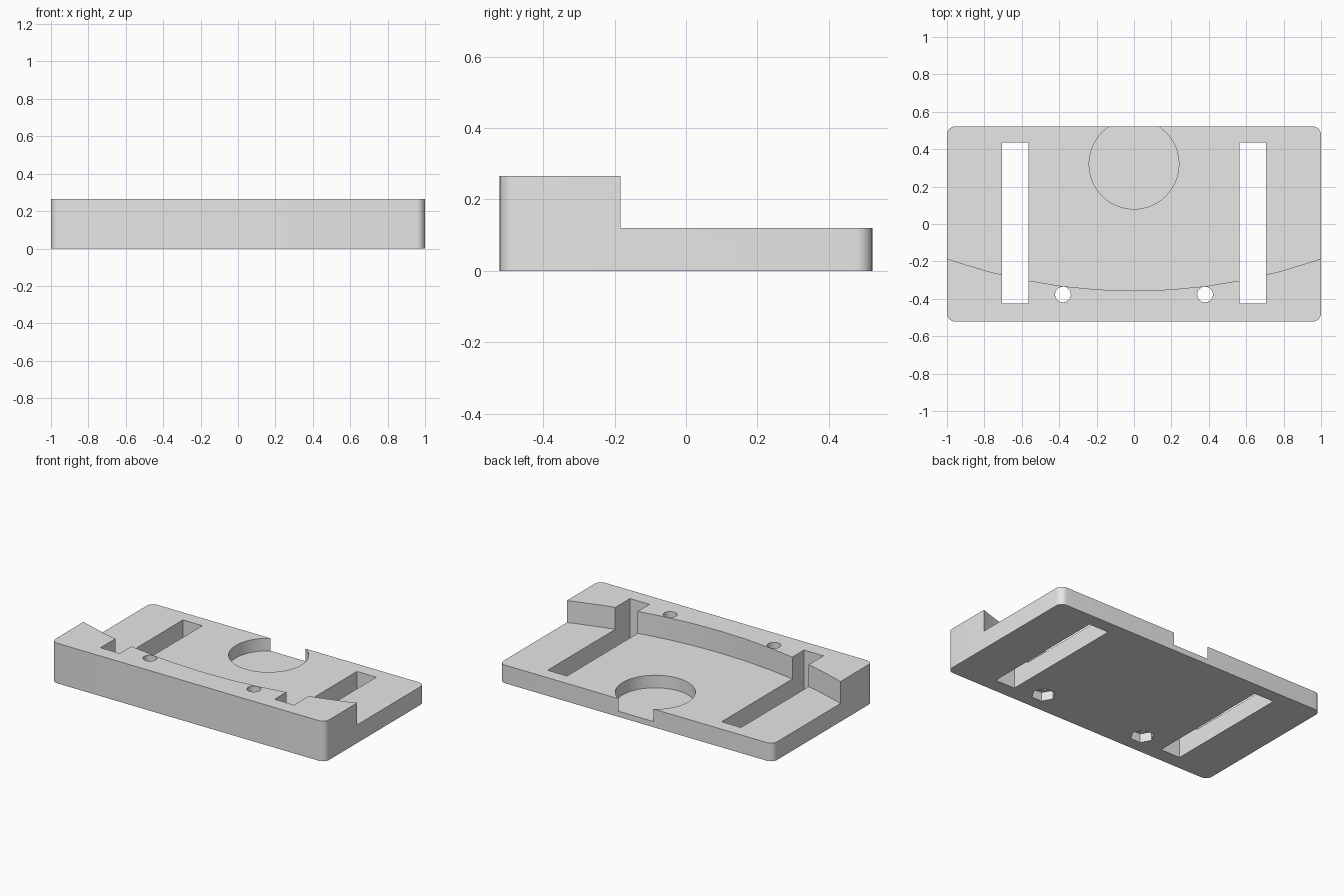
import bpy, bmesh, math
from mathutils import Matrix

if "Cube" in bpy.data.objects:
    bpy.data.objects.remove(bpy.data.objects["Cube"], do_unlink=True)

HALF_Y, DECK, TOP = 0.522, 0.12, 0.265
ARC_R = 2.993


def new_object(name, bm):
    mesh = bpy.data.meshes.new(name)
    bmesh.ops.recalc_face_normals(bm, faces=bm.faces)
    bm.to_mesh(mesh)
    bm.free()
    obj = bpy.data.objects.new(name, mesh)
    bpy.context.scene.collection.objects.link(obj)
    return obj


def box(bm, x0, x1, y0, y1, z0, z1):
    centre = Matrix.Translation(((x0 + x1) / 2, (y0 + y1) / 2, (z0 + z1) / 2))
    size = Matrix.Diagonal((x1 - x0, y1 - y0, z1 - z0, 1))
    bmesh.ops.create_cube(bm, size=1, matrix=centre @ size)


def prism(bm, x, y, radius, z0, z1, sides, turn=0):
    place = Matrix.Translation((x, y, (z0 + z1) / 2)) @ Matrix.Rotation(turn, 4, "Z")
    bmesh.ops.create_cone(bm, cap_ends=True, segments=sides, radius1=radius,
                          radius2=radius, depth=z1 - z0, matrix=place)


# Block with rounded vertical corners
bm = bmesh.new()
box(bm, -1, 1, -HALF_Y, HALF_Y, 0, TOP)
uprights = [e for e in bm.edges if abs(e.verts[0].co.z - e.verts[1].co.z) > 0.1]
bmesh.ops.bevel(bm, geom=uprights, offset=0.045, segments=8, profile=0.5,
                affect="EDGES")
body = new_object("base_block", bm)

cutters = []


def cutter(name, build, *args):
    bm = bmesh.new()
    build(bm, *args)
    cutters.append(new_object(name, bm))


# Lowered deck behind the curved front ridge, and the round pocket
cutter("deck_cutter", prism, 0, ARC_R - 0.357, ARC_R, DECK, 0.5, 96)
cutter("pocket_cutter", prism, 0, 0.32, 0.24, 0.037, 0.3, 64)

# Long slots, bolt holes and hexagonal nut recesses on both sides
for side in (-1, 1):
    xs = sorted((side * 0.565, side * 0.707))
    cutter("slot_cutter", box, *xs, -0.425, 0.435, -0.1, 0.5)
    cutter("bolt_cutter", prism, side * 0.38, -0.377, 0.042, -0.1, 0.5, 32)
    # Turn so that two corners of the recess lie along x
    cutter("nut_cutter", prism, side * 0.38, -0.377, 0.072, -0.1, 0.058, 6,
           math.pi / 2)

for c in cutters:
    c.hide_render = True
    # Make the corners of the hexagons lie along x whatever the primitive's start
    if c.name.startswith("nut"):
        cx = sum(v.co.x for v in c.data.vertices) / len(c.data.vertices)
        reach = max(abs(v.co.x - cx) for v in c.data.vertices)
        if reach < 0.07:
            spin = (Matrix.Translation((cx, -0.377, 0))
                    @ Matrix.Rotation(math.pi / 2, 4, "Z")
                    @ Matrix.Translation((-cx, 0.377, 0)))
            c.data.transform(spin)
    mod = body.modifiers.new(c.name, "BOOLEAN")
    mod.operation, mod.solver, mod.object = "DIFFERENCE", "EXACT", c

# Bake the cuts and drop the cutters
graph = bpy.context.evaluated_depsgraph_get()
graph.update()
baked = bpy.data.meshes.new_from_object(body.evaluated_get(graph))
body.modifiers.clear()
body.data = baked
for c in cutters:
    bpy.data.objects.remove(c, do_unlink=True)

# Plain grey finish
grey = bpy.data.materials.new("light_grey")
grey.use_nodes = True
colour = (0.8, 0.8, 0.8, 1)
grey.diffuse_color = colour
for node in grey.node_tree.nodes:
    if node.type == "BSDF_PRINCIPLED":
        node.inputs["Base Color"].default_value = colour
body.data.materials.clear()
body.data.materials.append(grey)
for p in body.data.polygons:
    p.material_index = 0

bpy.ops.object.select_all(action="DESELECT")
body.select_set(True)
bpy.context.view_layer.objects.active = body
bpy.ops.object.shade_smooth_by_angle(angle=math.radians(30))
